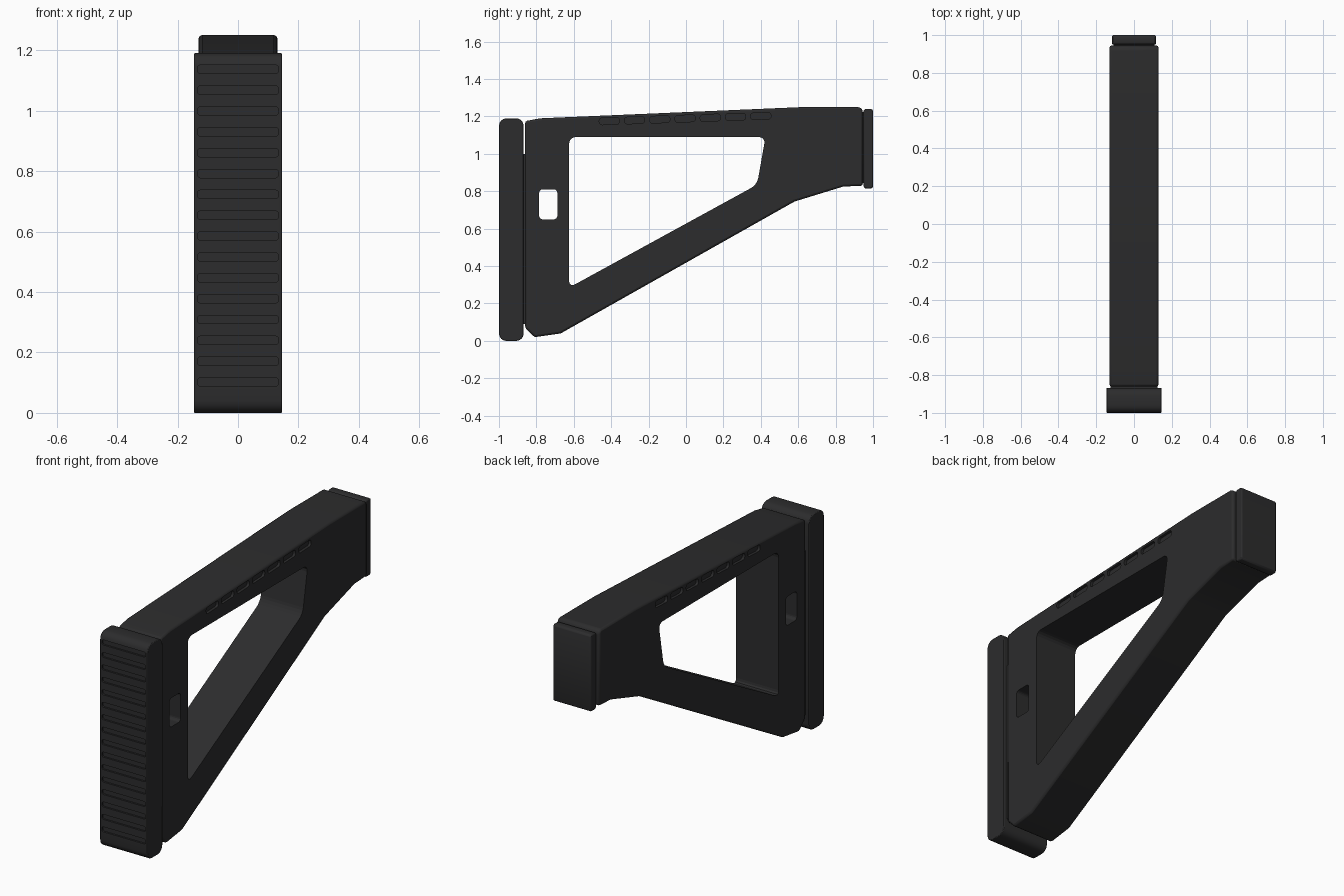
import bpy, bmesh, math
from mathutils import Matrix

cube = bpy.data.objects.get("Cube")
if cube:
    bpy.data.objects.remove(cube, do_unlink=True)

polymer = bpy.data.materials.new("dark_polymer")
polymer.use_nodes = True
colour = (0.025, 0.025, 0.026, 1)
polymer.diffuse_color = colour
polymer.node_tree.nodes["Principled BSDF"].inputs["Base Color"].default_value = colour


def prism(bm, outline, half, radius=0.0, segments=4):
    """Extrude a (y, z) outline across x, rounding its corners."""
    part = bmesh.new()
    face = part.faces.new([part.verts.new((-half, y, z)) for y, z in outline])
    new = bmesh.ops.extrude_face_region(part, geom=[face])["geom"]
    for v in new:
        if isinstance(v, bmesh.types.BMVert):
            v.co.x = half
    if radius:
        across = [e for e in part.edges if abs(e.verts[0].co.x - e.verts[1].co.x) > half]
        bmesh.ops.bevel(part, geom=across, offset=radius, segments=segments,
                        profile=0.5, affect='EDGES')
    bmesh.ops.recalc_face_normals(part, faces=part.faces)
    mesh = bpy.data.meshes.new("part")
    part.to_mesh(mesh)
    part.free()
    bm.from_mesh(mesh)
    bpy.data.meshes.remove(mesh)


def slot(bm, size, matrix, radius):
    """Add a rounded-end cutter whose thin axis is local x."""
    start = len(bm.verts)
    _, y, z = (s / 2 for s in size)
    prism(bm, [(-y, -z), (y, -z), (y, z), (-y, z)], size[0] / 2, radius, 3)
    bm.verts.ensure_lookup_table()
    bmesh.ops.transform(bm, matrix=matrix, verts=bm.verts[start:])


def make(name, bm):
    mesh = bpy.data.meshes.new(name)
    bm.to_mesh(mesh)
    bm.free()
    mesh.materials.append(polymer)
    obj = bpy.data.objects.new(name, mesh)
    bpy.context.collection.objects.link(obj)
    return obj


def soften(obj, width):
    mod = obj.modifiers.new("soft_edges", 'BEVEL')
    mod.width, mod.segments = width, 2
    mod.limit_method, mod.angle_limit = 'ANGLE', math.radians(40)


def cut(obj, cutter):
    cutter.hide_render = True
    cutter.hide_viewport = True
    cutter.display_type = 'WIRE'
    mod = obj.modifiers.new("cut", 'BOOLEAN')
    mod.operation, mod.solver, mod.object = 'DIFFERENCE', 'EXACT', cutter


def box_outline(y0, y1, z0, z1):
    return [(y0, z0), (y1, z0), (y1, z1), (y0, z1)]


# Stock frame: side profile with a small edge softening
bm = bmesh.new()
prism(bm, [(-0.86, 0.07), (-0.81, 0.02), (-0.67, 0.04), (0.58, 0.745), (0.84, 0.825),
           (0.945, 0.83), (0.945, 1.235), (0.93, 1.25), (0.62, 1.25), (-0.78, 1.19),
           (-0.86, 1.175)], 0.13)
frame = make("stock_frame", bm)
soften(frame, 0.012)

# Large window and sling slot through the frame
bm = bmesh.new()
prism(bm, [(-0.625, 0.285), (0.38, 0.835), (0.425, 1.09), (-0.625, 1.09)], 0.3, 0.035)
prism(bm, box_outline(-0.785, -0.688, 0.65, 0.81), 0.3, 0.018)
cut(frame, make("opening_cutter", bm))

# Row of shallow vents along both sides of the top rail
bm = bmesh.new()
tilt = Matrix.Rotation(math.atan(0.04), 4, 'X')
for side in (-1, 1):
    for i in range(7):
        place = Matrix.Translation((side * 0.13, -0.41 + 0.135 * i, 1.175 + 0.0045 * i))
        slot(bm, (0.03, 0.108, 0.036), place @ tilt, 0.014)
cut(frame, make("vent_cutter", bm))

# Butt pad with rounded ends and horizontal grip grooves
bm = bmesh.new()
prism(bm, box_outline(-1, -0.868, 0, 1.19), 0.146, 0.04)
pad = make("butt_pad", bm)
soften(pad, 0.004)
bm = bmesh.new()
turn = Matrix.Rotation(math.pi / 2, 4, 'Z')
for i in range(16):
    place = Matrix.Translation((0, -1, 0.102 + 0.069 * i))
    slot(bm, (0.02, 0.266, 0.028), place @ turn, 0.008)
cut(pad, make("groove_cutter", bm))

# Recessed seam joining pad and frame
bm = bmesh.new()
prism(bm, box_outline(-0.88, -0.85, 0.09, 1.0), 0.125)
make("pad_joint", bm)

# Narrower end cap at the receiver end
bm = bmesh.new()
prism(bm, box_outline(0.95, 1, 0.815, 1.24), 0.116, 0.01, 2)
cap = make("end_cap", bm)
soften(cap, 0.006)
bm = bmesh.new()
prism(bm, box_outline(0.93, 0.96, 0.845, 1.225), 0.108)
make("cap_joint", bm)

for obj in (frame, pad, cap):
    bpy.ops.object.select_all(action='DESELECT')
    obj.select_set(True)
    bpy.context.view_layer.objects.active = obj
    bpy.ops.object.shade_smooth_by_angle(angle=math.radians(35))
